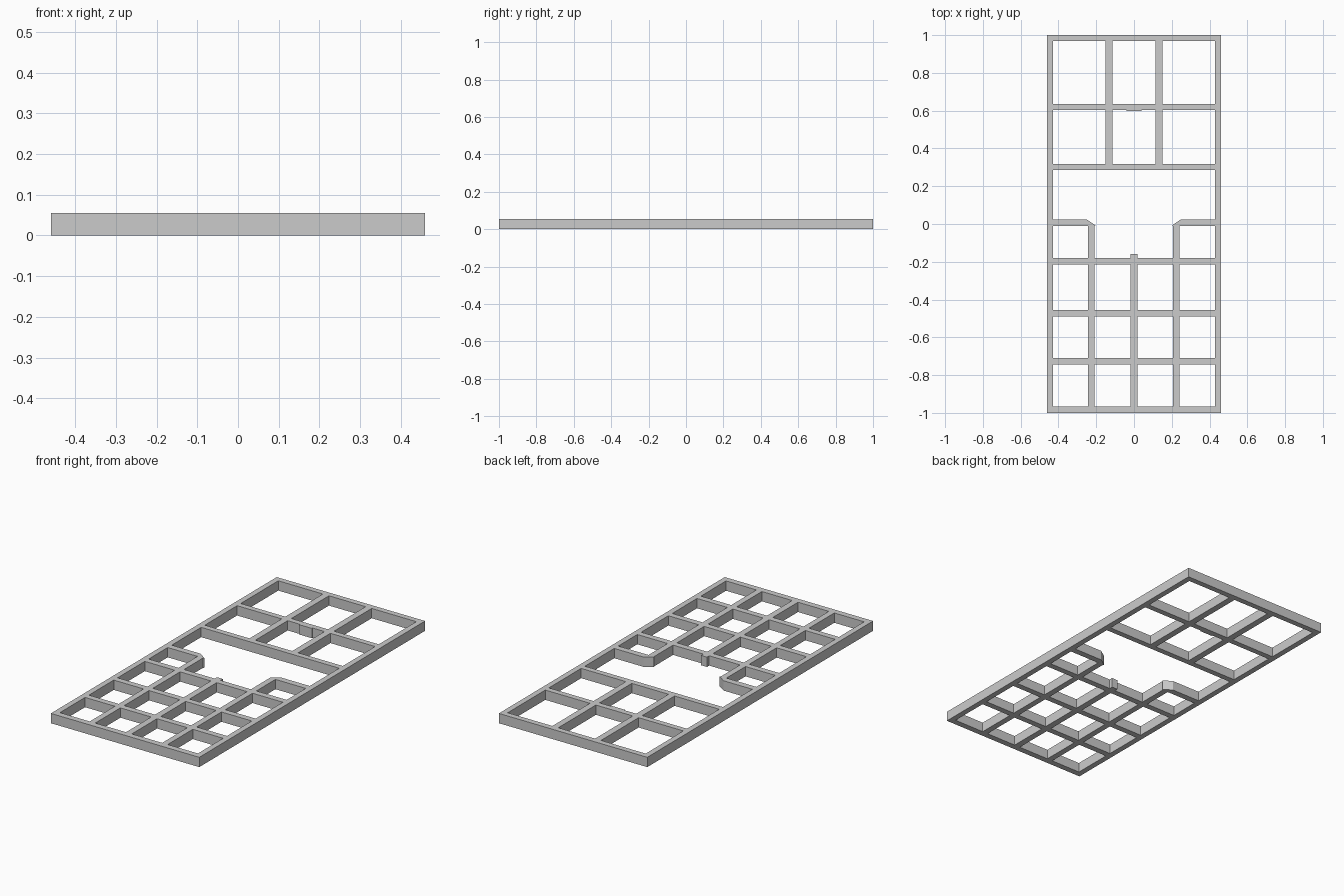
import bpy

cube = bpy.data.objects.get("Cube")
if cube:
    bpy.data.objects.remove(cube, do_unlink=True)

HEIGHT = 0.055

grey = bpy.data.materials.new("wall grey")
grey.use_nodes = True
colour = (0.6, 0.6, 0.6, 1)
grey.diffuse_color = colour
grey.node_tree.nodes["Principled BSDF"].inputs["Base Color"].default_value = colour

# Flat plan curve: outer outline with room openings, filled and extruded
plan = bpy.data.curves.new("floor_plan_walls", "CURVE")
plan.dimensions = "2D"
plan.fill_mode = "BOTH"
plan.extrude = HEIGHT / 2


def outline(points):
    spline = plan.splines.new("POLY")
    spline.points.add(len(points) - 1)
    for p, (x, y) in zip(spline.points, points):
        p.co = (x, y, 0, 1)
    spline.use_cyclic_u = True


def room(x0, x1, y0, y1):
    outline([(x0, y0), (x1, y0), (x1, y1), (x0, y1)])


# Outer walls
room(-0.46, 0.46, -1, 1)

# Rear rooms: two rows of three
side, inner_far, inner_near = 0.428, 0.151, 0.114
for y0, y1 in [(0.635, 0.968), (0.317, 0.603)]:
    room(-side, -inner_far, y0, y1)
    room(inner_far, side, y0, y1)
room(-inner_near, inner_near, 0.635, 0.968)

# Rear middle room with a shallow pad on its back wall
outline([(-inner_near, 0.317), (inner_near, 0.317), (inner_near, 0.603),
         (0.04, 0.603), (0.04, 0.597), (-0.04, 0.597), (-0.04, 0.603),
         (-inner_near, 0.603)])

# Front rooms: outer columns have four rows, middle columns three
rows = [(-0.966, -0.743), (-0.709, -0.489), (-0.455, -0.214), (-0.18, -0.011)]
columns = [(-side, -0.243), (-0.209, -0.018), (0.018, 0.206), (0.24, side)]
for c, (x0, x1) in enumerate(columns):
    for y0, y1 in rows if c in (0, 3) else rows[:3]:
        room(x0, x1, y0, y1)

# Central hall with chamfered wall ends and a short stub wall
outline([(-side, 0.285), (-side, 0.024), (-0.25, 0.024), (-0.204, -0.007),
         (-0.209, -0.013), (-0.209, -0.18), (-0.018, -0.18), (-0.018, -0.16),
         (0.018, -0.16), (0.018, -0.18), (0.206, -0.18), (0.206, -0.013),
         (0.202, -0.007), (0.248, 0.024), (side, 0.024), (side, 0.285)])

# Turn the plan into a clean mesh standing on the ground
curve_obj = bpy.data.objects.new("plan_curve", plan)
bpy.context.collection.objects.link(curve_obj)
bpy.context.view_layer.update()
evaluated = curve_obj.evaluated_get(bpy.context.evaluated_depsgraph_get())
mesh = bpy.data.meshes.new_from_object(evaluated)
bpy.data.objects.remove(curve_obj, do_unlink=True)
mesh.materials.clear()
mesh.materials.append(grey)
for v in mesh.vertices:
    v.co.z += HEIGHT / 2
for f in mesh.polygons:
    f.use_smooth = False
    f.material_index = 0
walls = bpy.data.objects.new("floor_plan_walls", mesh)
bpy.context.collection.objects.link(walls)
weld = walls.modifiers.new("weld_edges", "WELD")
weld.merge_threshold = 0.0001
